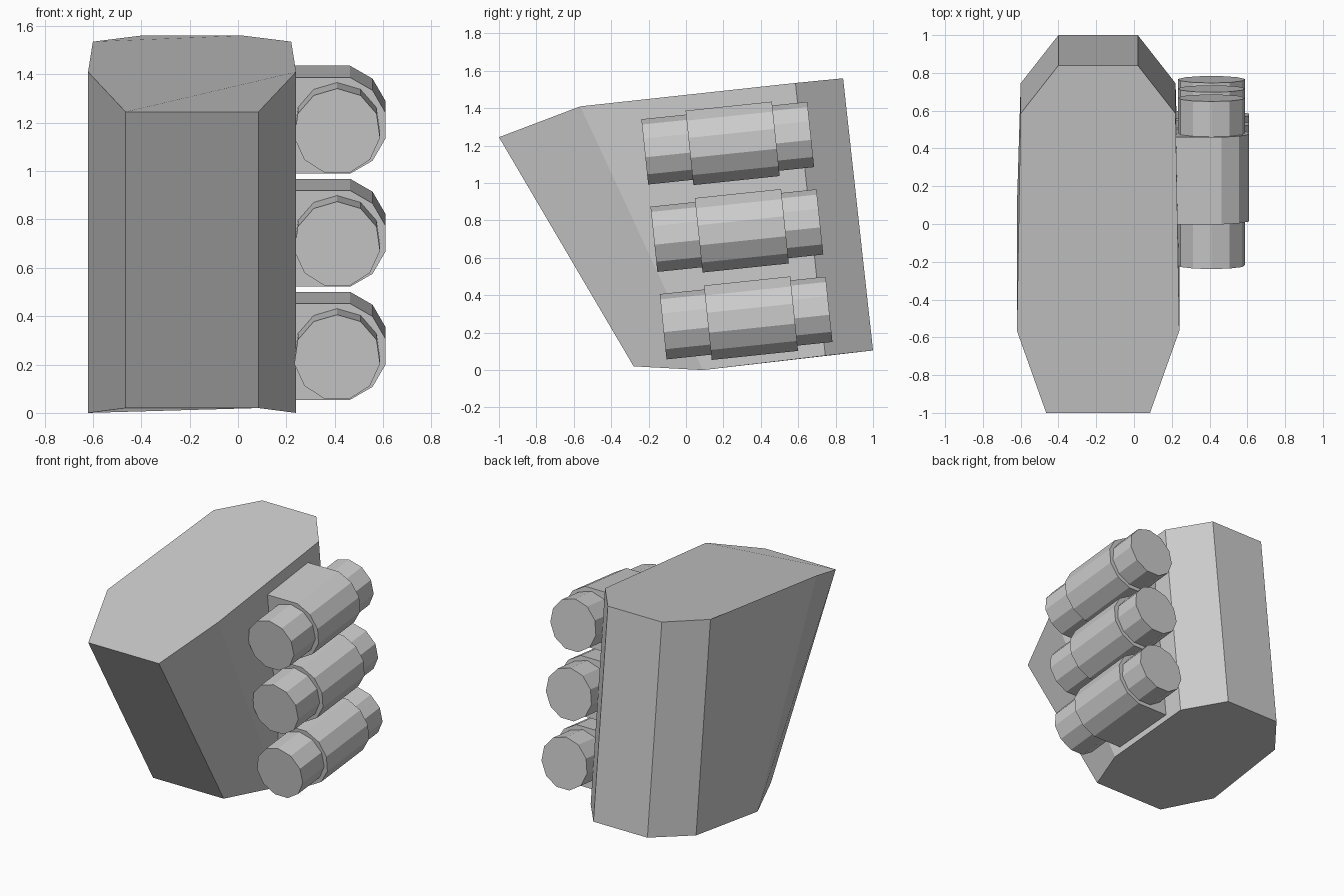
import bpy, math
from mathutils import Matrix, Vector

cube = bpy.data.objects.get("Cube")
if cube:
    bpy.data.objects.remove(cube, do_unlink=True)

grey = bpy.data.materials.new("light grey")
grey.use_nodes = True
COLOR = (0.6, 0.6, 0.6, 1)
grey.diffuse_color = COLOR
grey.node_tree.nodes["Principled BSDF"].inputs["Base Color"].default_value = COLOR


def loft(name, near, far):
    """Closed flat-shaded solid between two matching rings of points."""
    n = len(near)
    faces = [list(range(n))[::-1], list(range(n, 2 * n))]
    for i in range(n):
        j = (i + 1) % n
        faces.append([i, j, n + j, n + i])
    mesh = bpy.data.meshes.new(name)
    mesh.from_pydata(list(near) + list(far), [], faces)
    mesh.materials.append(grey)
    obj = bpy.data.objects.new(name, mesh)
    bpy.context.collection.objects.link(obj)
    return obj


# Main housing: mirrored outline at the bottom and top, (half width, y, z)
MID = -0.19
bottom = [(0.275, -0.28, 0.02), (0.43, 0.09, 0.0), (0.41, 0.745, 0.077), (0.21, 1.0, 0.105)]
top = [(0.275, -1.0, 1.245), (0.43, -0.565, 1.41), (0.41, 0.585, 1.535), (0.21, 0.84, 1.56)]


def outline(half):
    right = [(MID + w, y, z) for w, y, z in half]
    left = [(MID - w, y, z) for w, y, z in reversed(half)]
    return right + left


loft("main_housing", outline(bottom), outline(top))

# Tubes and sleeves: sections in local x, z, extruded along the tilted y axis
TILT = math.atan2(0.093, 0.887)
START = Vector((0.41, -0.22, 1.163))
TUBE_R, SLEEVE_R, SPACING = 0.179, 0.2, 0.47

tube = [(TUBE_R * math.sin(a), TUBE_R * math.cos(a))
        for a in (-i * math.tau / 11 for i in range(11))]

corner = SLEEVE_R / math.cos(math.pi / 12)
arc = [math.radians(-75 + 30 * i) for i in range(6)]
sleeve = [(corner * math.cos(a), corner * math.sin(a)) for a in arc]
sleeve += [(-0.2, SLEEVE_R), (-0.2, -SLEEVE_R)]


def extrude(name, section, y0, y1, place):
    rings = [[place @ Vector((x, y, z)) for x, z in section] for y in (y0, y1)]
    return loft(name, *rings)


for i, level in enumerate(("upper", "middle", "lower")):
    place = (Matrix.Translation(START) @ Matrix.Rotation(TILT, 4, "X")
             @ Matrix.Translation((0, 0, -i * SPACING)))
    extrude(level + "_tube", tube, 0, 0.892, place)
    extrude(level + "_sleeve", sleeve, 0.24, 0.704, place)

# Make every face point outward
import bmesh
for obj in bpy.context.collection.objects:
    if obj.type == "MESH" and obj.data.materials and obj.data.materials[0] == grey:
        bm = bmesh.new()
        bm.from_mesh(obj.data)
        bmesh.ops.recalc_face_normals(bm, faces=bm.faces)
        bm.to_mesh(obj.data)
        bm.free()
